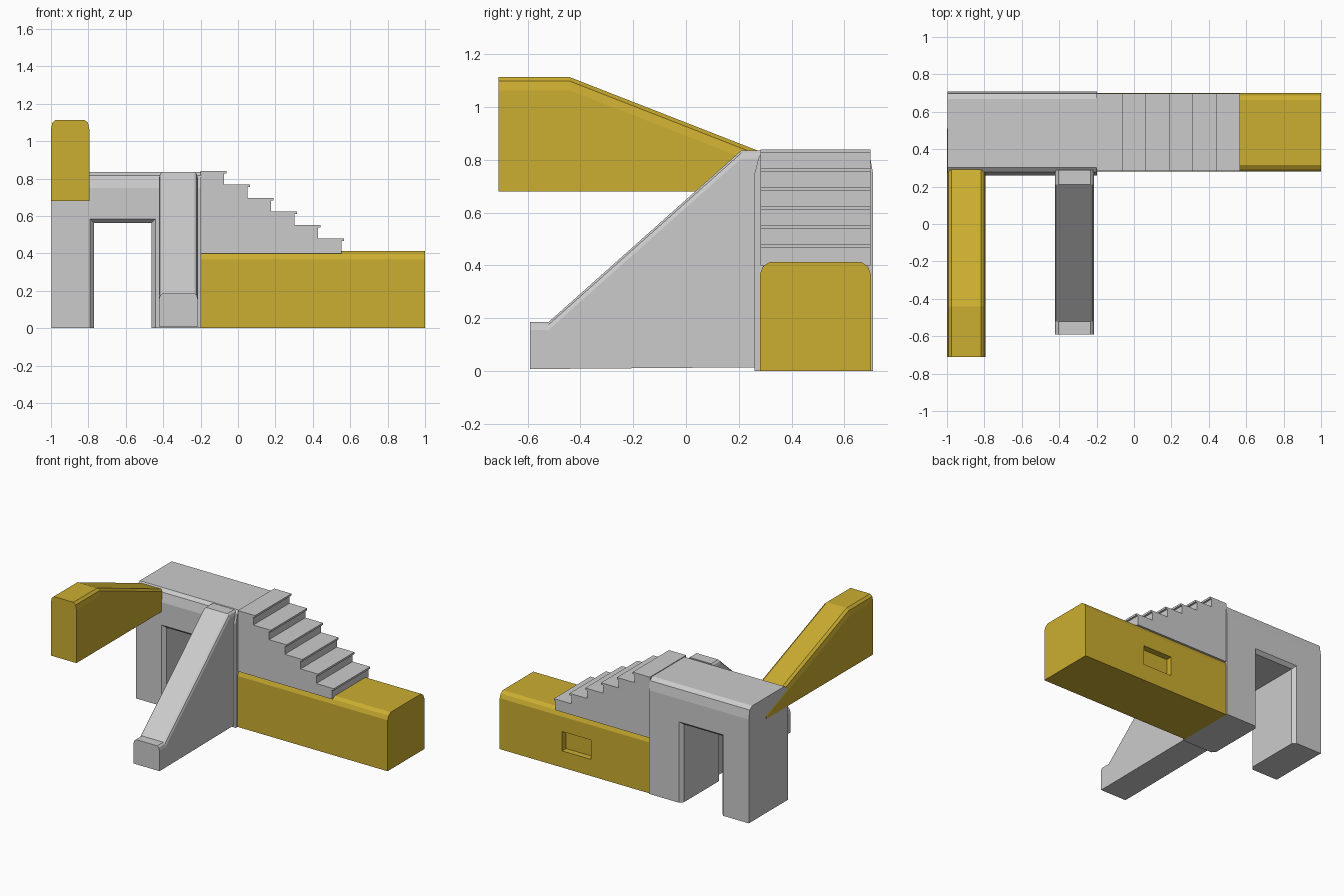
import bpy, bmesh

if "Cube" in bpy.data.objects:
    bpy.data.objects.remove(bpy.data.objects["Cube"])

gold = bpy.data.materials.new("yellow")
gold.diffuse_color = (0.60, 0.42, 0.03, 1)
gold.use_nodes = True
gold.node_tree.nodes["Principled BSDF"].inputs["Base Color"].default_value = gold.diffuse_color


def loft(name, rings, mat=None):
    """Solid skinned through matching rings, capped at both ends."""
    bm = bmesh.new()
    rows = [[bm.verts.new(p) for p in r] for r in rings]
    n = len(rows[0])
    for a, b in zip(rows, rows[1:]):
        for i in range(n):
            j = (i + 1) % n
            bm.faces.new((a[i], a[j], b[j], b[i]))
    bm.faces.new(rows[0])
    bm.faces.new(rows[-1])
    bmesh.ops.recalc_face_normals(bm, faces=bm.faces[:])
    me = bpy.data.meshes.new(name)
    bm.to_mesh(me)
    bm.free()
    ob = bpy.data.objects.new(name, me)
    bpy.context.collection.objects.link(ob)
    if mat:
        me.materials.append(mat)
    return ob


def section(a, b, bottom, top, inset):
    """Cross-section between a and b whose top corners are eased by (in, down) pairs."""
    left = [(a + i, top - d) for i, d in inset]
    right = [(b - i, top - d) for i, d in reversed(inset)]
    return [(a, bottom)] + left + right + [(b, bottom)]


def cut(ob, cutter):
    m = ob.modifiers.new("cut", "BOOLEAN")
    m.operation, m.solver, m.object = "DIFFERENCE", "EXACT", cutter
    cutter.hide_render = True
    bpy.context.view_layer.objects.active = ob
    bpy.ops.object.modifier_apply(modifier=m.name)
    bpy.data.objects.remove(cutter)


def box_ring(x0, x1, y, z0, z1):
    return [(x0, y, z0), (x1, y, z0), (x1, y, z1), (x0, y, z1)]


def ramp(name, x0, x1, path, inset, mat=None):
    """Sloped beam: path holds (y, bottom, top) stations."""
    return loft(name, [[(x, y, z) for x, z in section(x0, x1, zb, zt, inset)]
                       for y, zb, zt in path], mat)


# long low base with a small recess in its back
sec = section(0.28, 0.70, 0, 0.413, [(0, 0.045), (0.012, 0.016), (0.036, 0)])
base = loft("long_base", [[(x, y, z) for y, z in sec] for x in (-0.2, 1)], gold)
cut(base, loft("recess_cutter", [box_ring(0.27, 0.50, y, 0.12, 0.26) for y in (0.655, 0.8)]))

# gateway block with softened top edges
sec = [(0.26, 0), (0.26, 0.75), (0.277, 0.815), (0.302, 0.835), (0.668, 0.835),
       (0.697, 0.815), (0.708, 0.75), (0.708, 0)]
gate = loft("gateway", [[(x, y, z) for y, z in sec] for x in (-0.998, -0.199)])
# opening flares slightly at both faces
flare = [(0.16, 0.10), (0.26, 0), (0.285, -0.022), (0.683, -0.022), (0.708, 0), (0.808, 0.10)]
cut(gate, loft("opening_cutter",
               [box_ring(-0.792 - f, -0.44 + f, y, -0.2, 0.585 + f) for y, f in flare]))

# staircase with overhanging treads
profile = [(-0.2, 0.40), (-0.2, 0.84)]
for i in range(6):
    x, z = -0.062 + i * 0.126, 0.84 - i * 0.072
    drop = z - 0.072 if i < 5 else 0.40
    profile += [(x, z), (x, z - 0.014), (x - 0.014, z - 0.014), (x - 0.014, drop)]
loft("staircase", [[(x, y, z) for x, z in profile] for y in (0.283, 0.699)])

# raised yellow ramp and grey slide
ramp("raised_ramp", -1, -0.795,
     [(-0.71, 0.68, 1.113), (-0.44, 0.68, 1.113), (0.51, 0.68, 0.742)],
     [(0, 0.05), (0.007, 0.015), (0.024, 0)], gold)
ramp("slide", -0.422, -0.215,
     [(-0.59, 0.008, 0.186), (-0.52, 0.008, 0.186), (0.21, 0.014, 0.836), (0.29, 0.014, 0.836)],
     [(0, 0.03), (0.006, 0.01), (0.018, 0)])
